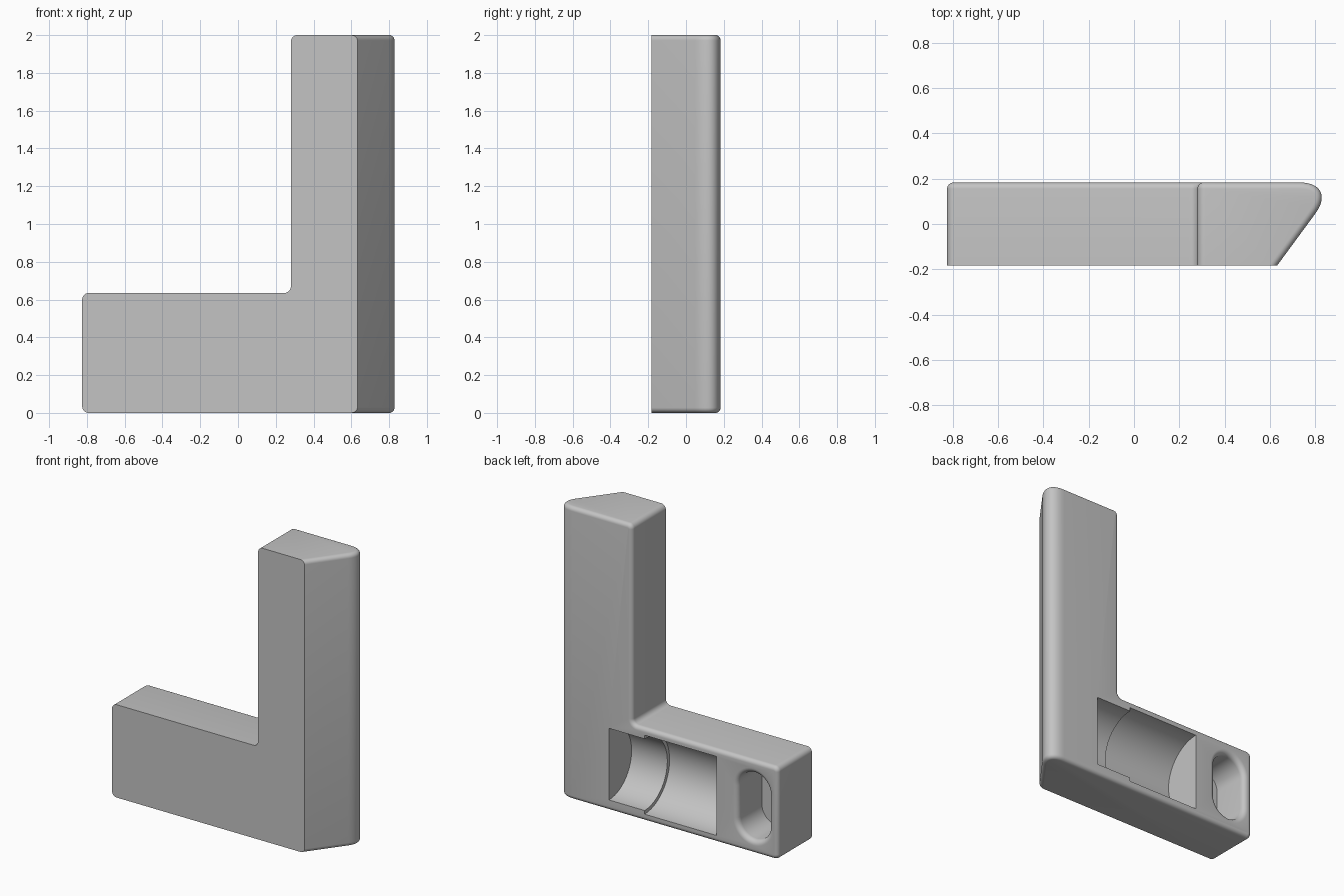
import bpy, bmesh, math
from mathutils import Matrix

cube = bpy.data.objects.get("Cube")
if cube:
    bpy.data.objects.remove(cube, do_unlink=True)

FRONT, BACK = -0.183, 0.183
ARM_Z = 0.318          # middle height of the lower arm

grey = bpy.data.materials.new("plain_grey")
grey.use_nodes = True
colour = (0.55, 0.55, 0.55, 1)
grey.diffuse_color = colour
grey.node_tree.nodes["Principled BSDF"].inputs["Base Color"].default_value = colour


def make_object(name, bm):
    bmesh.ops.recalc_face_normals(bm, faces=bm.faces)
    mesh = bpy.data.meshes.new(name)
    bm.to_mesh(mesh)
    bm.free()
    mesh.materials.append(grey)
    obj = bpy.data.objects.new(name, mesh)
    bpy.context.collection.objects.link(obj)
    return obj


def round_edges(bm, edges, width, segments):
    bmesh.ops.bevel(bm, geom=edges, offset=width, offset_type='OFFSET',
                    segments=segments, profile=0.5, affect='EDGES')


# L-shaped bracket, its outer side slanting outwards to the back
def bracket():
    bm = bmesh.new()
    outline = [(-0.825, 0), (0.632, 0), (0.632, 2), (0.28, 2), (0.28, 0.635), (-0.825, 0.635)]
    face = bm.faces.new([bm.verts.new((x, FRONT, z)) for x, z in outline])
    bm.normal_update()
    swept = bmesh.ops.extrude_face_region(bm, geom=[face], use_keep_orig=True)
    for v in swept["geom"]:
        if isinstance(v, bmesh.types.BMVert):
            v.co.y = BACK
            if v.co.x > 0.5:
                v.co.x += 0.269
    bmesh.ops.recalc_face_normals(bm, faces=bm.faces)

    # wide rounding of the outer back edge
    wide = [e for e in bm.edges if all(v.co.x > 0.85 for v in e.verts)]
    round_edges(bm, wide, 0.168, 14)
    # corners of the L seen from the front
    corners = [e for e in bm.edges
               if abs(e.verts[0].co.y - e.verts[1].co.y) > 0.3
               and all(v.co.x < 0.5 for v in e.verts)]
    round_edges(bm, corners, 0.035, 8)
    # soft rim everywhere but round the flat front
    bm.normal_update()
    rim = [e for e in bm.edges
           if e.calc_face_angle(0) > 0.6
           and not all(v.co.y < FRONT + 0.001 for v in e.verts)]
    round_edges(bm, rim, 0.028, 6)
    return make_object("bracket", bm)


# Round trough cutter lying along x on the back plane
def trough(name, x0, x1, radius):
    bm = bmesh.new()
    place = Matrix.Translation(((x0 + x1) / 2, BACK, ARM_Z)) @ Matrix.Rotation(math.pi / 2, 4, 'Y')
    bmesh.ops.create_cone(bm, cap_ends=True, segments=96, radius1=radius, radius2=radius,
                          depth=x1 - x0, matrix=place)
    return make_object(name, bm)


# Upright slot cutter with a flared mouth
def slot():
    bm = bmesh.new()
    radius, half, flare, steps = 0.118, 0.11, 0.035, 6
    levels = [(0, BACK - 0.26)]
    for i in range(steps + 1):
        a = i / steps * math.pi / 2
        levels.append((flare * (1 - math.cos(a)), BACK - flare * (1 - math.sin(a))))
    levels.append((flare, BACK + 0.05))
    rings = []
    for grow, y in levels:
        ring = []
        for end in (0, 1):
            for k in range(25):
                a = math.pi * (end + k / 24)
                ring.append(bm.verts.new((-0.638 + (radius + grow) * math.cos(a), y,
                                          ARM_Z + half * (1 - 2 * end) + (radius + grow) * math.sin(a))))
        rings.append(ring)
    for low, high in zip(rings, rings[1:]):
        for i in range(len(low)):
            j = (i + 1) % len(low)
            bm.faces.new((low[i], low[j], high[j], high[i]))
    bm.faces.new(rings[0])
    bm.faces.new(rings[-1])
    return make_object("slot_cutter", bm)


body = bracket()
cutters = [trough("wide_trough_cutter", -0.36, 0.185, 0.27),
           trough("narrow_trough_cutter", 0.05, 0.455, 0.245),
           slot()]

bpy.ops.object.select_all(action='DESELECT')
body.select_set(True)
bpy.context.view_layer.objects.active = body
for cutter in cutters:
    cutter.hide_render = True
    cut = body.modifiers.new(cutter.name, 'BOOLEAN')
    cut.operation = 'DIFFERENCE'
    cut.solver = 'EXACT'
    cut.object = cutter
    bpy.ops.object.modifier_apply(modifier=cut.name)
    bpy.data.objects.remove(cutter, do_unlink=True)

bpy.ops.object.shade_smooth_by_angle(angle=math.radians(30))
